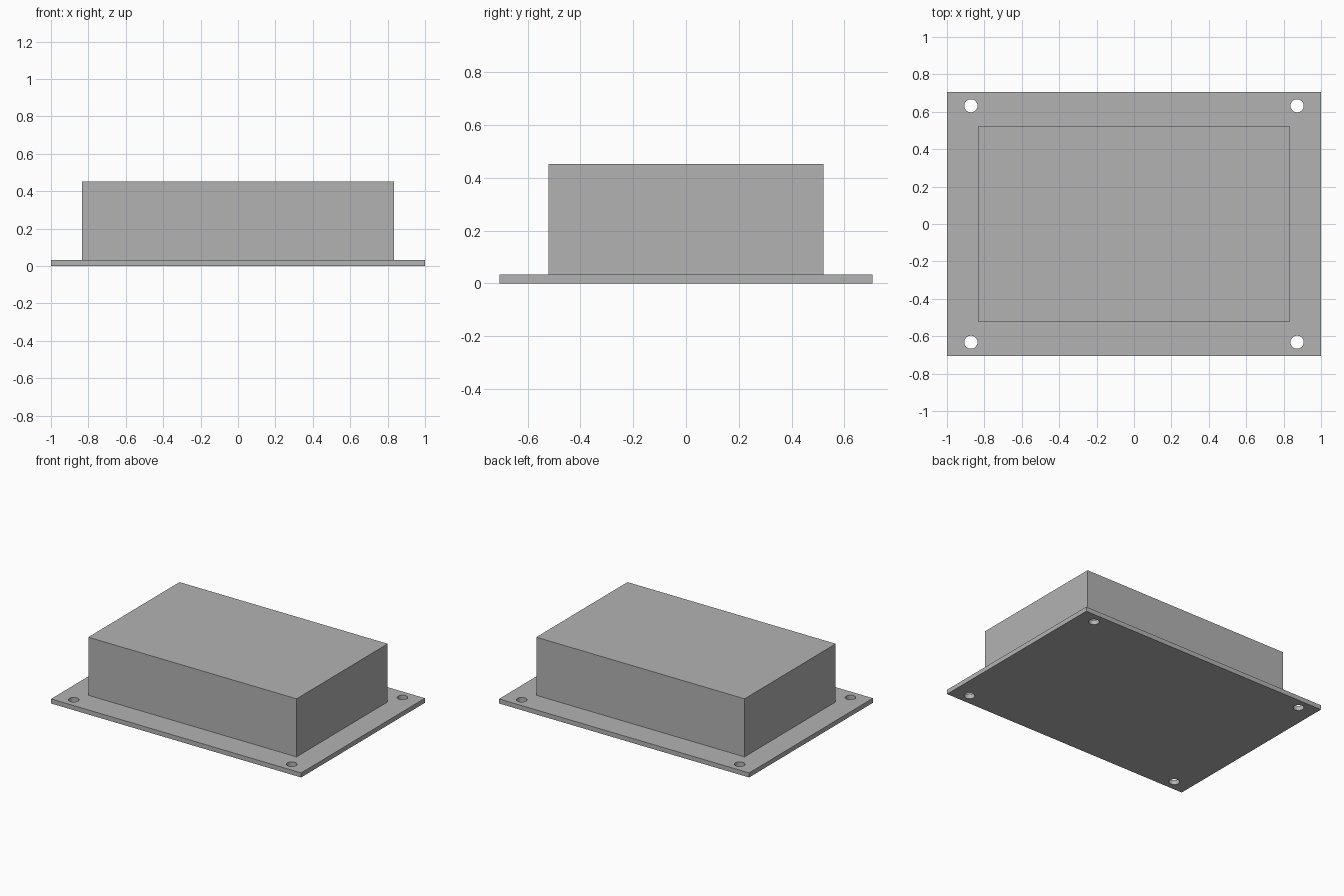
import bpy

default = bpy.data.objects.get("Cube")
if default:
    bpy.data.objects.remove(default, do_unlink=True)

PLATE = (2.0, 1.414, 0.033)
BODY = (1.666, 1.042, 0.42)
HOLE_X, HOLE_Y, HOLE_R = 0.872, 0.632, 0.035

grey = bpy.data.materials.new("plain grey")
grey.use_nodes = True
COLOUR = (0.45, 0.45, 0.45, 1.0)
grey.diffuse_color = COLOUR
grey.node_tree.nodes["Principled BSDF"].inputs["Base Color"].default_value = COLOUR


def block(name, size, base):
    """Box of the given size standing on height base."""
    bpy.ops.mesh.primitive_cube_add(size=1, location=(0, 0, base + size[2] / 2))
    obj = bpy.context.object
    obj.name = name
    obj.scale = size
    bpy.ops.object.transform_apply(location=True, rotation=False, scale=True)
    obj.data.materials.append(grey)
    return obj


# Enclosure body on its mounting plate
body = block("enclosure_body", BODY, PLATE[2])
plate = block("mounting_plate", PLATE, 0)

# Screw holes through the four plate corners
for sx in (-1, 1):
    for sy in (-1, 1):
        bpy.ops.mesh.primitive_cylinder_add(
            vertices=48, radius=HOLE_R, depth=0.2,
            location=(sx * HOLE_X, sy * HOLE_Y, PLATE[2] / 2))
        cutter = bpy.context.object
        cutter.name = "hole_cutter"
        cutter.hide_render = True
        cutter.data.materials.append(grey)
        cut = plate.modifiers.new("screw_hole", 'BOOLEAN')
        cut.operation = 'DIFFERENCE'
        cut.solver = 'EXACT'
        cut.object = cutter
        bpy.context.view_layer.objects.active = plate
        bpy.ops.object.modifier_apply(modifier=cut.name)
        bpy.data.objects.remove(cutter, do_unlink=True)

# Smooth hole walls, sharp plate edges
bpy.ops.object.select_all(action='DESELECT')
plate.select_set(True)
bpy.context.view_layer.objects.active = plate
bpy.ops.object.shade_smooth_by_angle()
